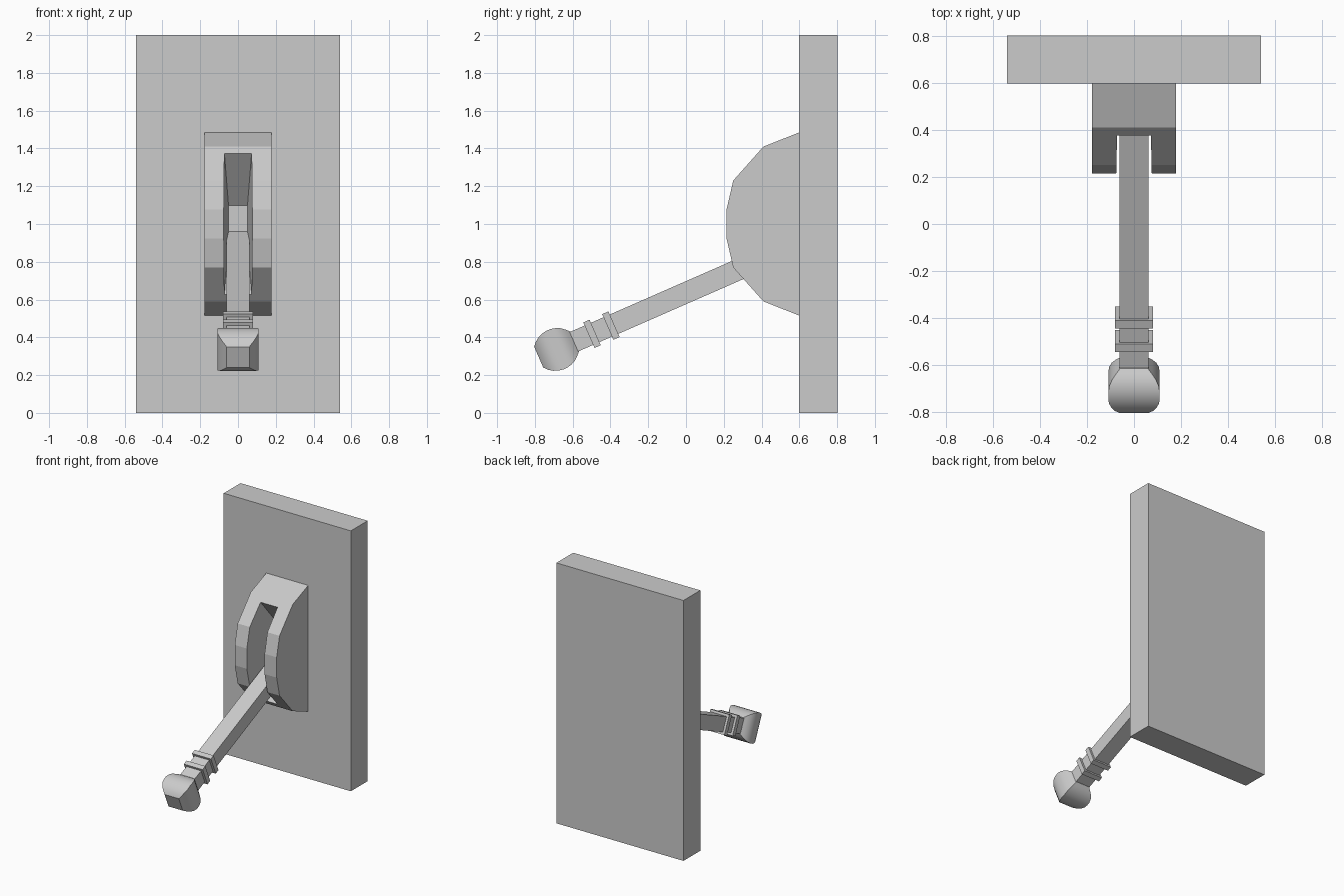
import bpy, bmesh, math

if "Cube" in bpy.data.objects:
    bpy.data.objects.remove(bpy.data.objects["Cube"])


def finish(name, bm):
    bmesh.ops.recalc_face_normals(bm, faces=bm.faces)
    mesh = bpy.data.meshes.new(name)
    bm.to_mesh(mesh)
    bm.free()
    ob = bpy.data.objects.new(name, mesh)
    bpy.context.collection.objects.link(ob)
    return ob


def loft(name, stations):
    """Rectangular sections along y: (y, half width, z low, z high)."""
    bm = bmesh.new()
    loops = [[bm.verts.new(p) for p in ((-w, y, lo), (w, y, lo), (w, y, hi), (-w, y, hi))]
             for y, w, lo, hi in stations]
    for a, b in zip(loops, loops[1:]):
        for i in range(4):
            j = (i + 1) % 4
            bm.faces.new((a[i], a[j], b[j], b[i]))
    bm.faces.new(loops[0])
    bm.faces.new(loops[-1])
    return finish(name, bm)


def extrude_x(name, profile, half):
    """Side profile of (y, z) points extruded across x."""
    bm = bmesh.new()
    face = bm.faces.new([bm.verts.new((-half, y, z)) for y, z in profile])
    ext = bmesh.ops.extrude_face_region(bm, geom=[face])
    verts = [v for v in ext["geom"] if isinstance(v, bmesh.types.BMVert)]
    bmesh.ops.translate(bm, verts=verts, vec=(2 * half, 0, 0))
    return finish(name, bm)


# Wall plate
loft("back_plate", [(0.598, 0.54, 0, 2), (0.802, 0.54, 0, 2)])

# Faceted half-round housing
upper = [(0.60, 0.485), (0.41, 0.41), (0.25, 0.23), (0.215, 0.078)]
profile = [(y, 1 + z) for y, z in upper] + [(y, 1 - z) for y, z in reversed(upper)]
housing = extrude_x("housing", profile, 0.178)

# Tapered slot cut through the housing
cutter = loft("slot_cutter", [(0.10, 0.078, 0.625, 1.375), (0.375, 0.072, 0.625, 1.375),
                              (0.62, 0.048, 0.93, 1.07)])
cutter.hide_render = True
cutter.hide_set(True)
cut = housing.modifiers.new("slot", "BOOLEAN")
cut.operation = "DIFFERENCE"
cut.solver = "EXACT"
cut.object = cutter

# Tilted lever: local y runs from the knob up into the slot
TILT = math.atan(0.438)


def on_lever(ob):
    ob.location = (0, -0.59, 0.378)
    ob.rotation_euler.x = TILT
    return ob


on_lever(loft("lever_shaft", [(-0.02, 0.062, -0.056, 0.056), (1.34, 0.062, -0.056, 0.056)]))

# Collars near the grip
for i, d in enumerate((0.101, 0.21)):
    on_lever(loft(f"collar_{i + 1}", [(d - 0.018, 0.08, -0.074, 0.074),
                                      (d + 0.018, 0.08, -0.074, 0.074)]))

# Barrel-shaped square knob
bulge = [(0, 0.058), (0.02, 0.078), (0.04, 0.094), (0.063, 0.105), (0.088, 0.111),
         (0.114, 0.112), (0.14, 0.107), (0.165, 0.097), (0.187, 0.082), (0.207, 0.06)]
knob = on_lever(loft("knob", [(-s, min(h, 0.109), -h, h) for s, h in bulge]))
bpy.ops.object.select_all(action="DESELECT")
knob.select_set(True)
bpy.context.view_layer.objects.active = knob
bpy.ops.object.shade_smooth_by_angle(angle=math.radians(35))
